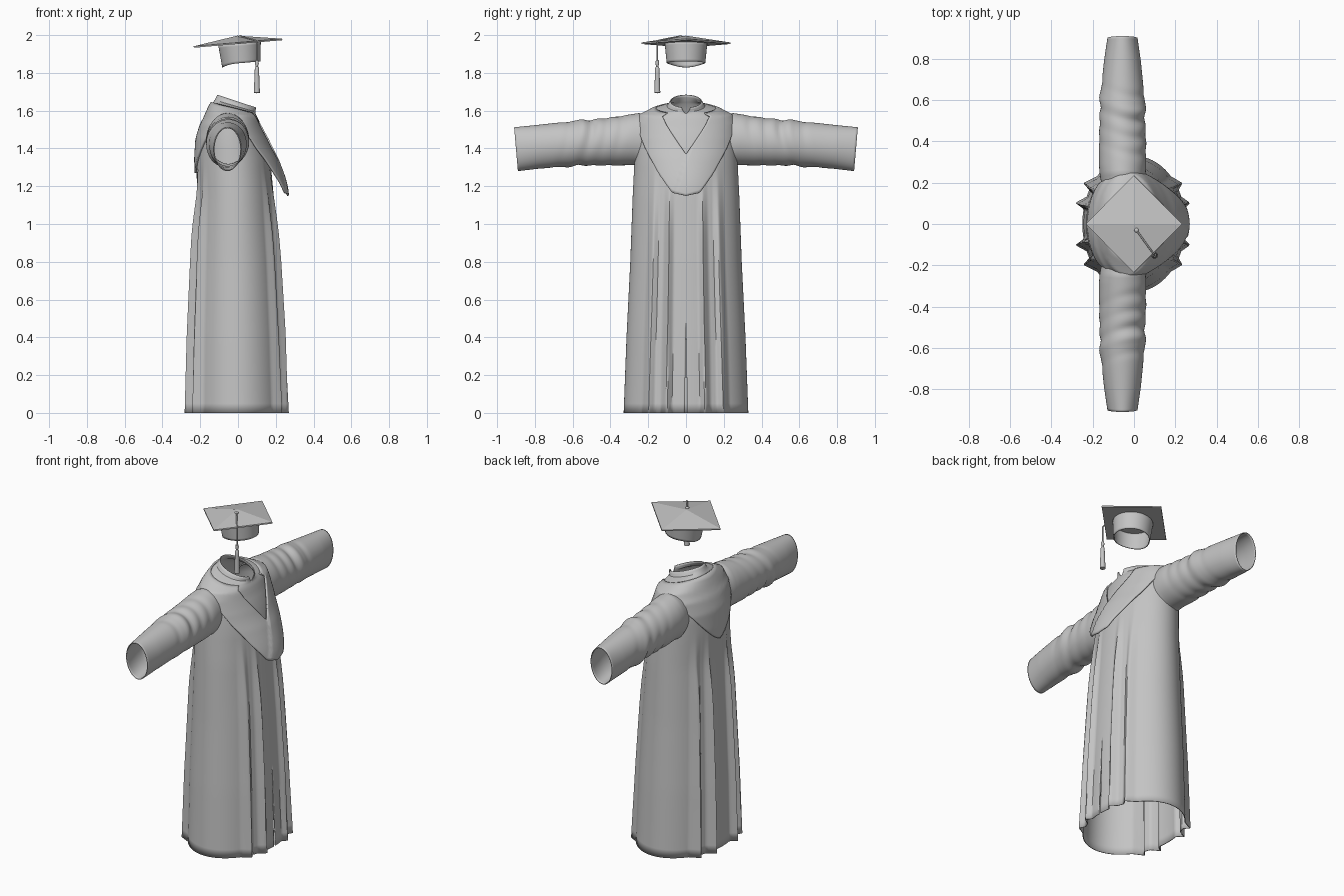
import bpy, bmesh, math
from mathutils import Vector, Matrix

cube = bpy.data.objects.get("Cube")
if cube:
    bpy.data.objects.remove(cube, do_unlink=True)

grey = bpy.data.materials.new("plain_grey")
grey.use_nodes = True
grey.diffuse_color = (0.55, 0.55, 0.55, 1)
grey.node_tree.nodes["Principled BSDF"].inputs["Base Color"].default_value = (0.55, 0.55, 0.55, 1)


def finish(name, bm, thickness=0.0, angle=40):
    """Turn a bmesh into a named, shaded object, optionally given cloth thickness."""
    bmesh.ops.remove_doubles(bm, verts=bm.verts, dist=0.0004)
    bmesh.ops.recalc_face_normals(bm, faces=bm.faces)
    mesh = bpy.data.meshes.new(name)
    bm.to_mesh(mesh)
    bm.free()
    mesh.materials.append(grey)
    obj = bpy.data.objects.new(name, mesh)
    bpy.context.collection.objects.link(obj)
    bpy.ops.object.select_all(action='DESELECT')
    obj.select_set(True)
    bpy.context.view_layer.objects.active = obj
    bpy.ops.object.shade_smooth_by_angle(angle=math.radians(angle))
    if thickness:
        mod = obj.modifiers.new("cloth", 'SOLIDIFY')
        mod.thickness = thickness
        mod.offset = -1
    return obj


def loft(rows, closed=True):
    """Skin a grid of points; every row has the same length."""
    bm = bmesh.new()
    grid = [[bm.verts.new(p) for p in row] for row in rows]
    n = len(rows[0])
    for low, high in zip(grid, grid[1:]):
        for i in range(n if closed else n - 1):
            j = (i + 1) % n
            bm.faces.new((low[i], low[j], high[j], high[i]))
    return bm


def lookup(table, t):
    """Interpolate the remaining columns of a table by its first."""
    if t <= table[0][0]:
        return table[0][1:]
    for p, q in zip(table, table[1:]):
        if t <= q[0]:
            f = (t - p[0]) / (q[0] - p[0])
            return [u + (v - u) * f for u, v in zip(p[1:], q[1:])]
    return table[-1][1:]


def ramp(lo, hi, t):
    f = min(1, max(0, (t - lo) / (hi - lo)))
    return f * f * (3 - 2 * f)


# Gown section by height: z, centre x, half depth, half width
BODY = [(0, 0, .25, .33), (.4, -.004, .24, .315), (.8, -.008, .223, .295),
        (1.15, -.014, .203, .282), (1.35, -.025, .195, .272), (1.45, -.034, .18, .268),
        (1.53, -.038, .152, .26), (1.58, -.03, .13, .235), (1.61, -.022, .115, .17),
        (1.625, -.015, .108, .1), (1.65, -.005, .104, .083)]


def body_point(theta, z, out=0.0, pleated=False):
    cx, a, b = lookup(BODY, z)
    c, s = math.cos(theta), math.sin(theta)
    x, y = cx + (a + out) * c, (b + out) * s
    if pleated:
        # Pointed pleats running down the front and back
        fold = sum(max(0, 1 - abs(abs(s) - k) / w) for k, w in ((.31, .09), (.6, .1)))
        depth = (.034 if c > 0 else -.046) * (1 - ramp(.9, 1.38, z)) * (.55 + .45 * (1 - z / 1.4))
        x += fold * depth
    tilt = .33 * ramp(1.55, 1.645, z)
    return Vector((x, y, z - tilt * (x - cx)))


# Gown, open at the hem and neck, with a front slit and a collar notch
heights = [i * .05 for i in range(31)] + [1.53, 1.555, 1.58, 1.595, 1.61, 1.618, 1.625, 1.638, 1.65]
N = 240
rows = []
for z in heights:
    gap = .02 * max(0, 1 - z / .5) + .3 * max(0, (z - 1.612) / .038)
    rows.append([body_point(gap + (2 * math.pi - 2 * gap) * i / N, z, 0, True) for i in range(N + 1)])
finish("gown", loft(rows, False), .005)


# Hood draped round the shoulders, with a long scoop in front and a point behind
def hood_edges(theta):
    c, s = math.cos(theta), abs(math.sin(theta))
    if c > 0:
        low = lookup([(0, 1.15), (.25, 1.165), (.5, 1.265), (.75, 1.39), (.92, 1.5), (1, 1.575)], s)[0]
        top = 1.37 + .245 * min(1, s / .6)
    else:
        low = 1.27 + .305 * s ** 1.4
        top = 1.615
    return low, top


M, STEPS = 160, 18
rows = []
for k in range(STEPS + 1):
    row = []
    for i in range(M):
        theta = 2 * math.pi * i / M
        low, top = hood_edges(theta)
        z = low + (top - low) * k / STEPS
        p = body_point(theta, z, .012)
        if math.cos(theta) > 0:
            front = math.cos(theta) ** 2
            p.x += .062 * front * (1 - ramp(1.17, 1.48, z))
            # one side laps over the other along a diagonal
            if p.y > -.06 + (z - 1.18) * .38:
                p.x += .007 * front
        row.append(p)
    rows.append(row)
finish("hood", loft(rows), .01, 35)

# Sleeves: y, centre x, half depth, centre z, half height
SLEEVE = [(.19, -.055, .1, 1.45, .125), (.25, -.055, .111, 1.446, .141), (.29, -.055, .114, 1.447, .134),
          (.4, -.055, .115, 1.437, .128), (.6, -.057, .11, 1.426, .119),
          (.8, -.056, .089, 1.408, .115), (.91, -.056, .073, 1.396, .116)]
for side, label in ((1, "left"), (-1, "right")):
    rows = []
    for k in range(61):
        y = .19 + .72 * k / 60
        cx, rx, cz, rz = lookup(SLEEVE, y)
        row = []
        for i in range(64):
            t = 2 * math.pi * i / 64
            # slanting creases around the elbow
            along = y + .05 * math.sin(t + .6)
            crease = sum(h * math.exp(-((along - m) / .022) ** 2)
                         for m, h in ((.39, -.006), (.47, -.007), (.55, -.012), (.6, .007), (.67, -.005)))
            f = crease * (.6 + .4 * math.sin(2 * t))
            row.append(Vector((cx + (rx + f) * math.cos(t),
                               side * (y - .01 + .01 * math.sin(t)),
                               cz + (rz + f) * math.sin(t))))
        rows.append(row)
    finish(label + "_sleeve", loft(rows), .005)

# Cap pieces are built upright and tipped back together about this frame
tip = Matrix.Translation((0, 0, 1.957)) @ Matrix.Rotation(-.085, 4, 'Y')


def ring(r, z, n):
    return [Vector((r * math.cos(2 * math.pi * i / n), r * math.sin(2 * math.pi * i / n), z)) for i in range(n)]


# Square board with a shallow raised centre
bm = loft([ring(.0001, -.003, 4), ring(.235, -.004, 4), ring(.235, .004, 4), ring(.0001, .04, 4)])
bm.transform(tip)
finish("cap_board", bm, 0, 5)

# Skull cap with a pointed dip at the back
rows = []
for k in range(9):
    f = k / 8
    row = []
    for p in ring(.113 - .011 * f, 0, 72):
        back = max(0, -p.x / .113)
        row.append(Vector((p.x + .008, p.y, -.002 - f * (.104 + .02 * back ** 3))))
    rows.append(row)
bm = loft(rows)
bm.transform(tip)
finish("skull_cap", bm, .005)

# Button on top of the board
bm = bmesh.new()
bmesh.ops.create_uvsphere(bm, u_segments=16, v_segments=10, radius=.011,
                          matrix=Matrix.Translation((.012, -.03, 1.992)) @ Matrix.Diagonal((1, 1, .7, 1)))
finish("cap_button", bm)

# Cord over the board edge
curve = bpy.data.curves.new("tassel_cord", 'CURVE')
curve.dimensions = '3D'
curve.bevel_depth = .004
curve.bevel_resolution = 2
spline = curve.splines.new('POLY')
path = [(.012, -.03, 1.994), (.055, -.09, 1.983), (.093, -.142, 1.973), (.1, -.152, 1.96), (.1, -.152, 1.82)]
spline.points.add(len(path) - 1)
for point, co in zip(spline.points, path):
    point.co = (*co, 1)
curve.materials.append(grey)
bpy.context.collection.objects.link(bpy.data.objects.new("tassel_cord", curve))

# Tassel with its knot
profile = [(.0005, 1.87), (.008, 1.865), (.01, 1.85), (.006, 1.835), (.011, 1.825),
           (.012, 1.8), (.016, 1.695), (.0005, 1.692)]
bm = loft([ring(r, z, 20) for r, z in profile])
bm.transform(Matrix.Translation((.1, -.152, 0)))
finish("tassel", bm)
